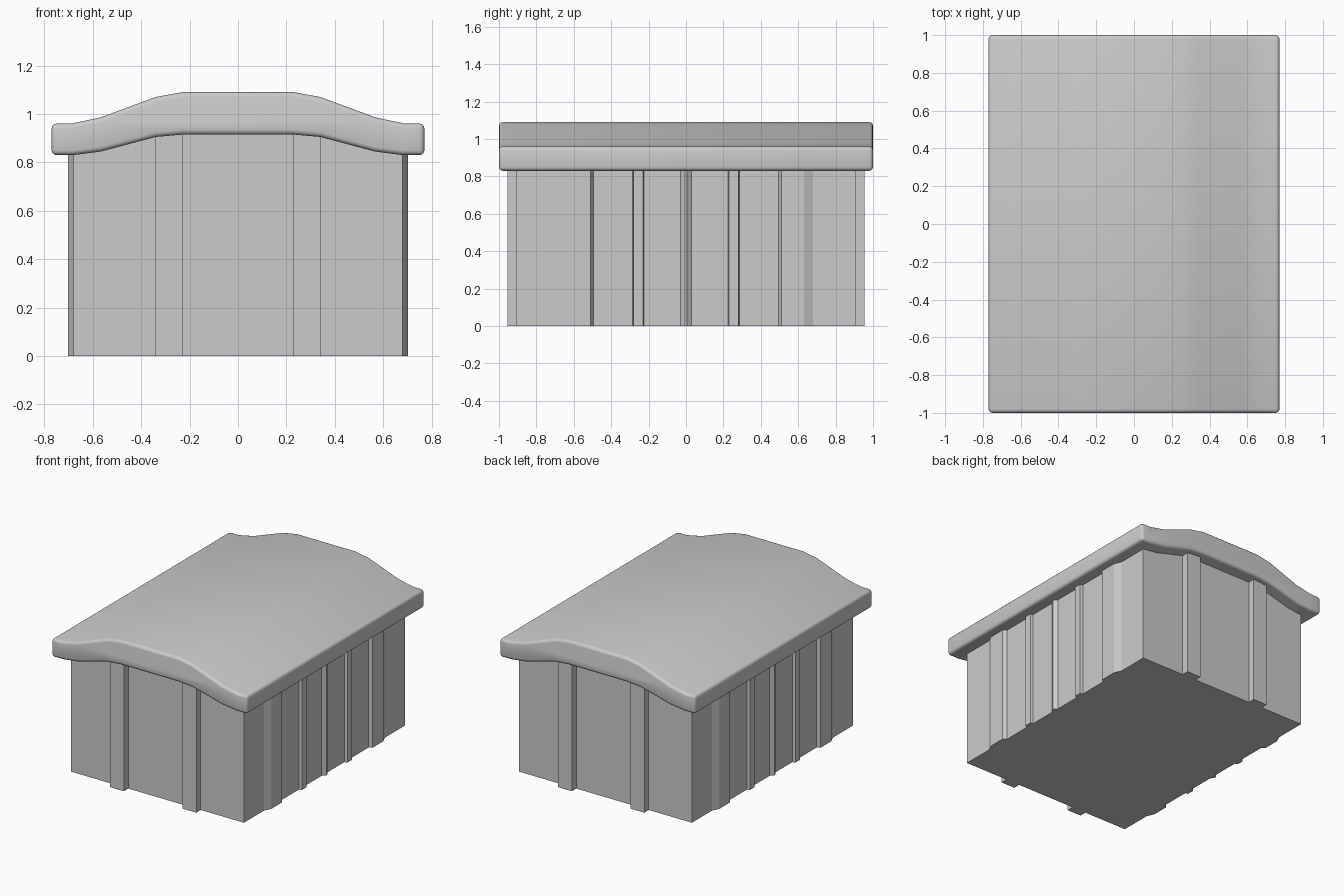
import bpy, bmesh

if "Cube" in bpy.data.objects:
    bpy.data.objects.remove(bpy.data.objects["Cube"])

# underside and top of the curved roof, right half (x, z)
UNDER = [(0.23, 0.915), (0.34, 0.905), (0.565, 0.845), (0.68, 0.83), (0.77, 0.83)]
TOP = [(0.77, 0.96), (0.69, 0.96), (0.57, 0.985), (0.34, 1.07), (0.23, 1.09)]


def under_z(x):
    x = abs(x)
    if x <= UNDER[0][0]:
        return UNDER[0][1]
    for (x0, z0), (x1, z1) in zip(UNDER, UNDER[1:]):
        if x <= x1:
            return z0 + (z1 - z0) * (x - x0) / (x1 - x0)
    return UNDER[-1][1]


def make_object(name, bm):
    bmesh.ops.recalc_face_normals(bm, faces=bm.faces)
    mesh = bpy.data.meshes.new(name)
    bm.to_mesh(mesh)
    bm.free()
    ob = bpy.data.objects.new(name, mesh)
    bpy.context.collection.objects.link(ob)
    bpy.ops.object.select_all(action='DESELECT')
    ob.select_set(True)
    bpy.context.view_layer.objects.active = ob
    return ob


def loft(name, bottom, top):
    """Closed solid between two matching loops."""
    bm = bmesh.new()
    a = [bm.verts.new(p) for p in bottom]
    b = [bm.verts.new(p) for p in top]
    n = len(a)
    bm.faces.new(a)
    bm.faces.new(b)
    for i in range(n):
        j = (i + 1) % n
        bm.faces.new((a[i], a[j], b[j], b[i]))
    return make_object(name, bm)


# roof slab: curved profile run along the depth, with softened rim
half = UNDER + TOP
profile = half + [(-x, z) for x, z in reversed(half)]
roof = loft("roof", [(x, -1, z) for x, z in profile], [(x, 1, z) for x, z in profile])
bev = roof.modifiers.new("soft_rim", 'BEVEL')
bev.width = 0.02
bev.segments = 3
bev.limit_method = 'ANGLE'
bev.angle_limit = 0.7
bpy.ops.object.modifier_apply(modifier=bev.name)
bpy.ops.object.shade_smooth_by_angle(angle=0.6)

# wall plan with posts: front half-wall, then the ribbed side
front = [(0.23, -0.905), (0.23, -0.955), (0.34, -0.955), (0.34, -0.905),
         (0.565, -0.905), (0.68, -0.905)]
ribs = [(0.68, -0.68), (0.703, -0.63), (0.703, -0.51), (0.68, -0.495),
        (0.68, -0.285), (0.70, -0.28), (0.70, -0.23), (0.68, -0.225),
        (0.68, -0.03), (0.70, -0.005)]
quarter = front + ribs
right = quarter + [(x, -y) for x, y in reversed(quarter)]
plan = right + [(-x, -y) for x, y in right]
loft("walls", [(x, y, 0) for x, y in plan],
     [(x, y, under_z(x) + 0.02) for x, y in plan])
